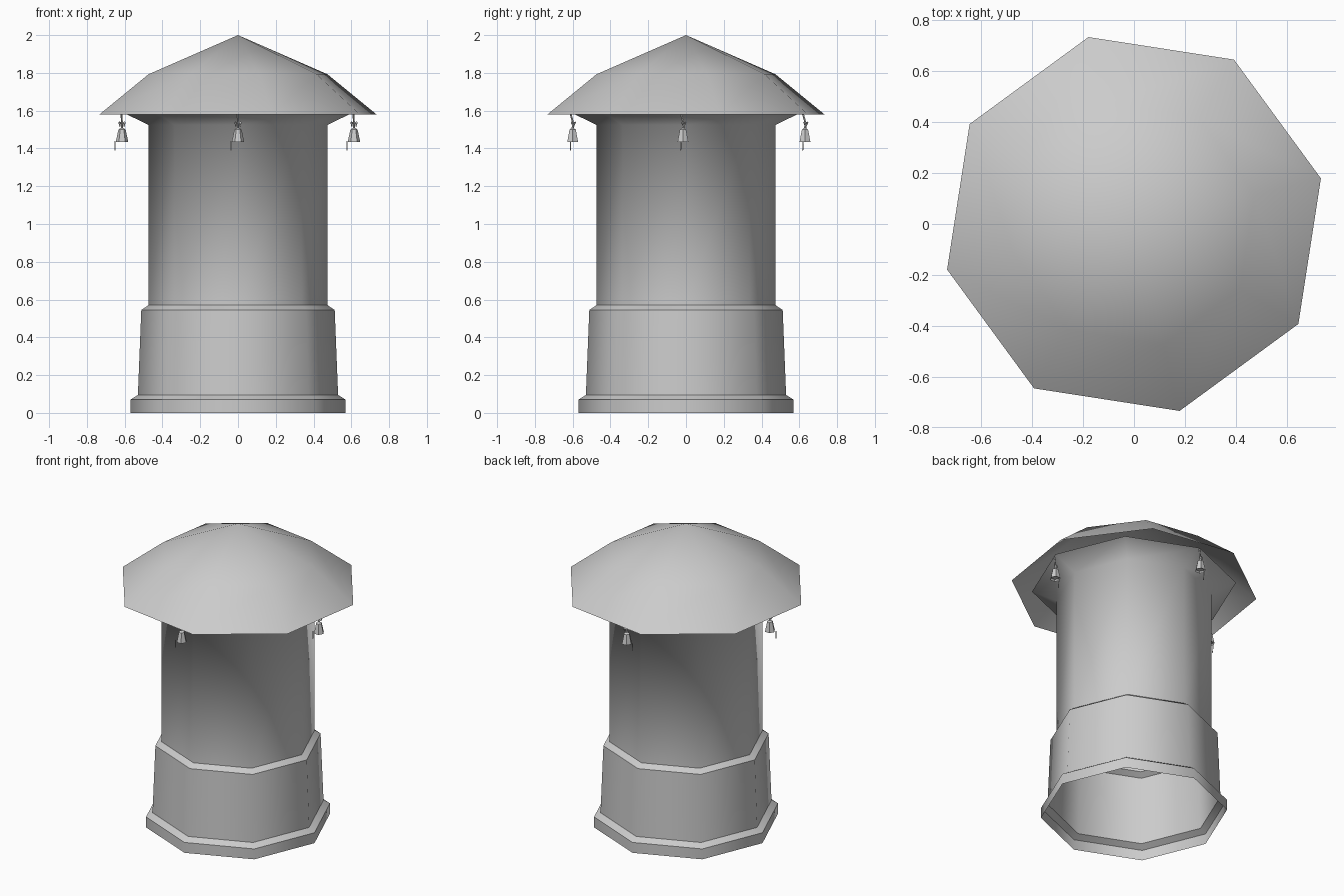
import bpy, bmesh, math
from mathutils import Vector

if "Cube" in bpy.data.objects:
    bpy.data.objects.remove(bpy.data.objects["Cube"], do_unlink=True)

grey = bpy.data.materials.new("plain_grey")
grey.use_nodes = True
GREY = (0.6, 0.6, 0.6, 1)
grey.diffuse_color = GREY
grey.node_tree.nodes["Principled BSDF"].inputs["Base Color"].default_value = GREY


def finish(name, bm, smooth=None):
    mesh = bpy.data.meshes.new(name)
    bm.to_mesh(mesh)
    bm.free()
    obj = bpy.data.objects.new(name, mesh)
    bpy.context.collection.objects.link(obj)
    mesh.materials.append(grey)
    if smooth:
        bpy.ops.object.select_all(action='DESELECT')
        obj.select_set(True)
        bpy.context.view_layer.objects.active = obj
        bpy.ops.object.shade_smooth_by_angle(angle=math.radians(smooth))


def circle(radius, sides, turn=0):
    return [Vector((radius * math.cos(turn + i * math.tau / sides),
                    radius * math.sin(turn + i * math.tau / sides), 0)) for i in range(sides)]


def lathe(bm, profile, sides, turn=0, at=Vector()):
    """Polygonal shell through (radius, height) pairs; a zero radius makes a point."""
    prev = None
    for radius, z in profile:
        base = at + Vector((0, 0, z))
        if radius:
            ring = [bm.verts.new(base + p) for p in circle(radius, sides, turn)]
        else:
            ring = [bm.verts.new(base)] * sides
        if prev:
            for i in range(sides):
                j = (i + 1) % sides
                corners = [prev[i], prev[j], ring[j], ring[i]]
                bm.faces.new(list(dict.fromkeys(corners)))
        prev = ring


def rod(bm, start, end, radius, sides=4):
    """Thin straight prism between two points."""
    spin = (end - start).to_track_quat('Z', 'Y')
    a, b = [[bm.verts.new(p + spin @ c) for c in circle(radius, sides)] for p in (start, end)]
    for i in range(sides):
        j = (i + 1) % sides
        bm.faces.new((a[i], a[j], b[j], b[i]))
    bm.faces.new(a[::-1])
    bm.faces.new(b)


# Stepped base shell, open underneath
bm = bmesh.new()
lathe(bm, [(0.57, 0), (0.57, 0.07), (0.53, 0.095), (0.512, 0.545), (0.475, 0.57)], 8)
finish("base", bm, 48)

# Upper wall blending into a flared collar
bm = bmesh.new()
lathe(bm, [(0.475, 0.57), (0.475, 1.525), (0.625, 1.598)], 8)
finish("upper_wall", bm, 80)

# Roof canopy, twisted against the wall and open underneath
bm = bmesh.new()
lathe(bm, [(0.755, 1.58), (0.487, 1.793), (0, 2.0)], 8, math.radians(13.7))
finish("roof", bm, 48)

# Four hanging bells under the eaves
spots = {"right": (-0.614, -0.016), "left": (0.614, -0.016),
         "front": (0, -0.6), "back": (0, 0.63)}
for side, (x, y) in spots.items():
    at = Vector((x, y, 0))

    bm = bmesh.new()
    lathe(bm, [(0, 1.445), (0.024, 1.445), (0.033, 1.435), (0.019, 1.5), (0, 1.512)], 6, 0, at)
    finish(side + "_bell", bm)

    # Cord up to the collar rim, tied with a small bow
    bm = bmesh.new()
    knot = at + Vector((0, 0.004, 1.53))
    rod(bm, at + Vector((0, 0, 1.505)), knot, 0.006)
    rod(bm, knot, at + Vector((-0.004, -0.016, 1.6)), 0.005)
    for sx in (-1, 1):
        tip = knot + Vector((sx * 0.016, sx * 0.01, 0.008))
        rod(bm, knot, tip, 0.005)
        rod(bm, tip, knot + Vector((sx * 0.01, 0, -0.014)), 0.004)
    finish(side + "_bell_cord", bm)

    # Loose cord end
    bm = bmesh.new()
    rod(bm, at + Vector((-0.037, -0.01, 1.44)), at + Vector((-0.036, -0.012, 1.39)), 0.003)
    finish(side + "_loose_cord", bm)
